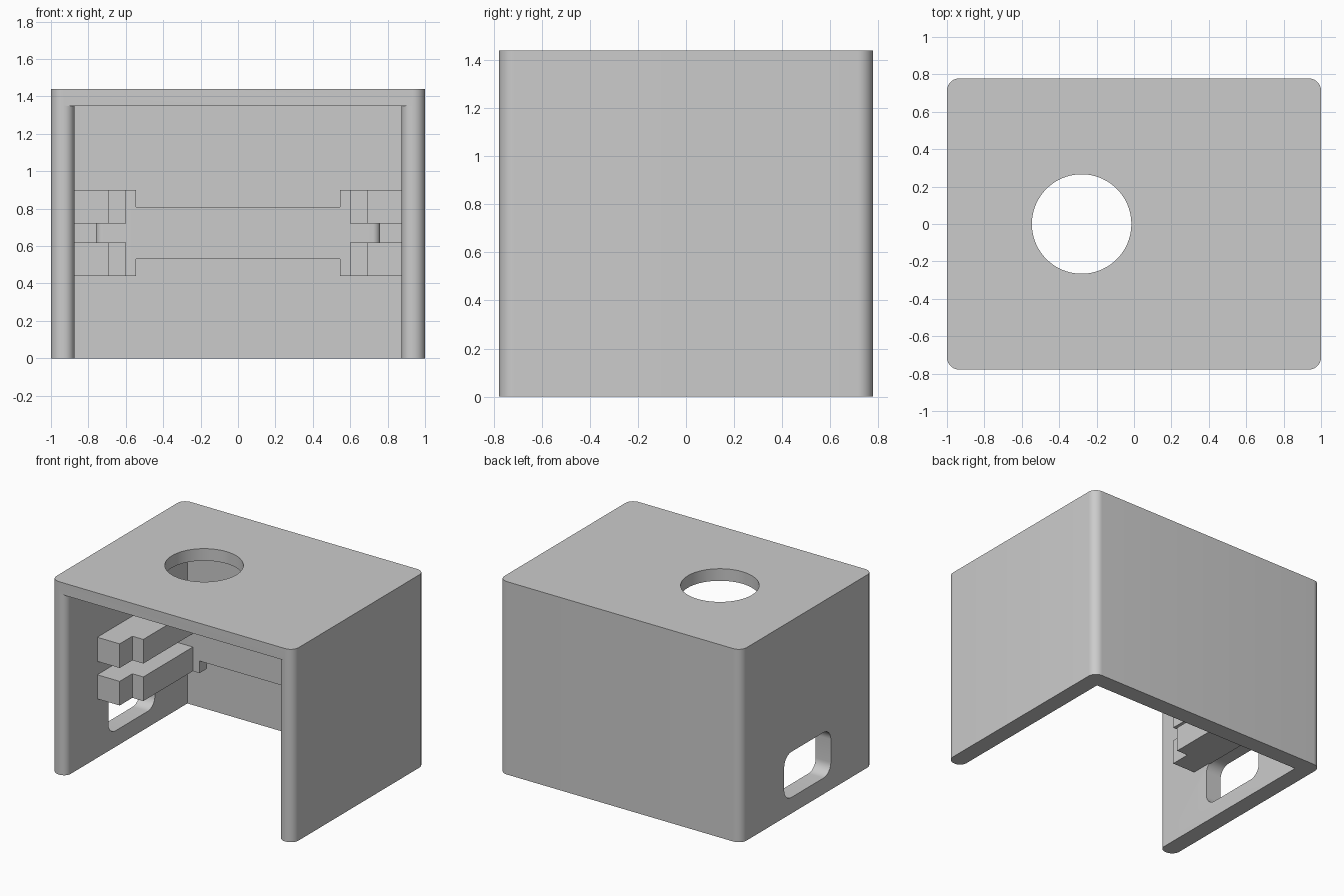
import bpy, bmesh
from math import sin, cos, pi, radians

cube = bpy.data.objects.get("Cube")
if cube:
    bpy.data.objects.remove(cube, do_unlink=True)

grey = bpy.data.materials.new("plain_grey")
grey.use_nodes = True
grey.diffuse_color = (0.6, 0.6, 0.6, 1)
grey.node_tree.nodes["Principled BSDF"].inputs["Base Color"].default_value = (0.6, 0.6, 0.6, 1)


def arc(cx, cy, r, a0, a1, n=10):
    angles = [radians(a0 + (a1 - a0) * i / n) for i in range(n + 1)]
    return [(cx + r * cos(a), cy + r * sin(a)) for a in angles]


def rounded_rect(x0, x1, y0, y1, r):
    return (arc(x1 - r, y0 + r, r, -90, 0) + arc(x1 - r, y1 - r, r, 0, 90)
            + arc(x0 + r, y1 - r, r, 90, 180) + arc(x0 + r, y0 + r, r, 180, 270))


def rect(x0, x1, y0, y1):
    return [(x0, y0), (x1, y0), (x1, y1), (x0, y1)]


def prism(name, outline, lo, hi, along_x=False):
    """Extrude an outline along z, or a (y, z) outline along x."""
    bm = bmesh.new()
    place = (lambda a, b: (lo, a, b)) if along_x else (lambda a, b: (a, b, lo))
    face = bm.faces.new([bm.verts.new(place(a, b)) for a, b in outline])
    new = bmesh.ops.extrude_face_region(bm, geom=[face])["geom"]
    step = (hi - lo, 0, 0) if along_x else (0, 0, hi - lo)
    bmesh.ops.translate(bm, vec=step, verts=[g for g in new if isinstance(g, bmesh.types.BMVert)])
    bmesh.ops.recalc_face_normals(bm, faces=bm.faces)
    mesh = bpy.data.meshes.new(name)
    bm.to_mesh(mesh)
    bm.free()
    mesh.materials.append(grey)
    obj = bpy.data.objects.new(name, mesh)
    bpy.context.collection.objects.link(obj)
    return obj


def select(obj):
    bpy.ops.object.select_all(action='DESELECT')
    obj.select_set(True)
    bpy.context.view_layer.objects.active = obj


def cut(obj, cutter):
    mod = obj.modifiers.new("cut", 'BOOLEAN')
    mod.operation = 'DIFFERENCE'
    mod.solver = 'EXACT'
    mod.object = cutter
    select(obj)
    bpy.ops.object.modifier_apply(modifier=mod.name)
    bpy.data.objects.remove(cutter, do_unlink=True)


def smooth(obj):
    select(obj)
    bpy.ops.object.shade_smooth_by_angle(angle=radians(30))


# Housing: rounded block, hollowed from the front and below
housing = prism("housing", rounded_rect(-1, 1, -0.778, 0.778, 0.065), 0, 1.44)
flare = arc(0.93, -0.723, 0.055, 270, 180)
right_edge = [(0.93, -0.9)] + flare + [(0.875, 0.653)]
cavity = right_edge + [(-x, y) for x, y in reversed(right_edge)]
cut(housing, prism("cavity_cutter", cavity, -0.2, 1.35))

# Round opening in the roof and rounded window in one side wall
cut(housing, prism("roof_hole_cutter", arc(-0.28, 0, 0.266, 0, 354, 59), 1.2, 1.6))
cut(housing, prism("window_cutter", rounded_rect(-0.28, 0.27, 0.12, 0.46, 0.085), -1.2, -0.7, True))
smooth(housing)

# Stepped support arms, two on each side wall
arm = [(0.885, -0.41), (0.69, -0.41), (0.69, -0.26), (0.6, -0.26), (0.6, 0.335), (0.885, 0.335)]
for side, sx in (("left", 1), ("right", -1)):
    for level, z in (("lower", 0.44), ("upper", 0.72)):
        prism(f"{side}_{level}_arm", [(sx * x, y) for x, y in arm], z, z + 0.18)

# Cross plate joining the arms, taller at its rounded ends
plate = prism("cross_plate", rounded_rect(-0.76, 0.76, 0.325, 0.41, 0.04), 0.44, 0.90)
for lo, hi in ((0.3, 0.53), (0.81, 1.0)):
    cut(plate, prism("plate_cutter", rect(-0.545, 0.545, 0.2, 0.5), lo, hi))
smooth(plate)
